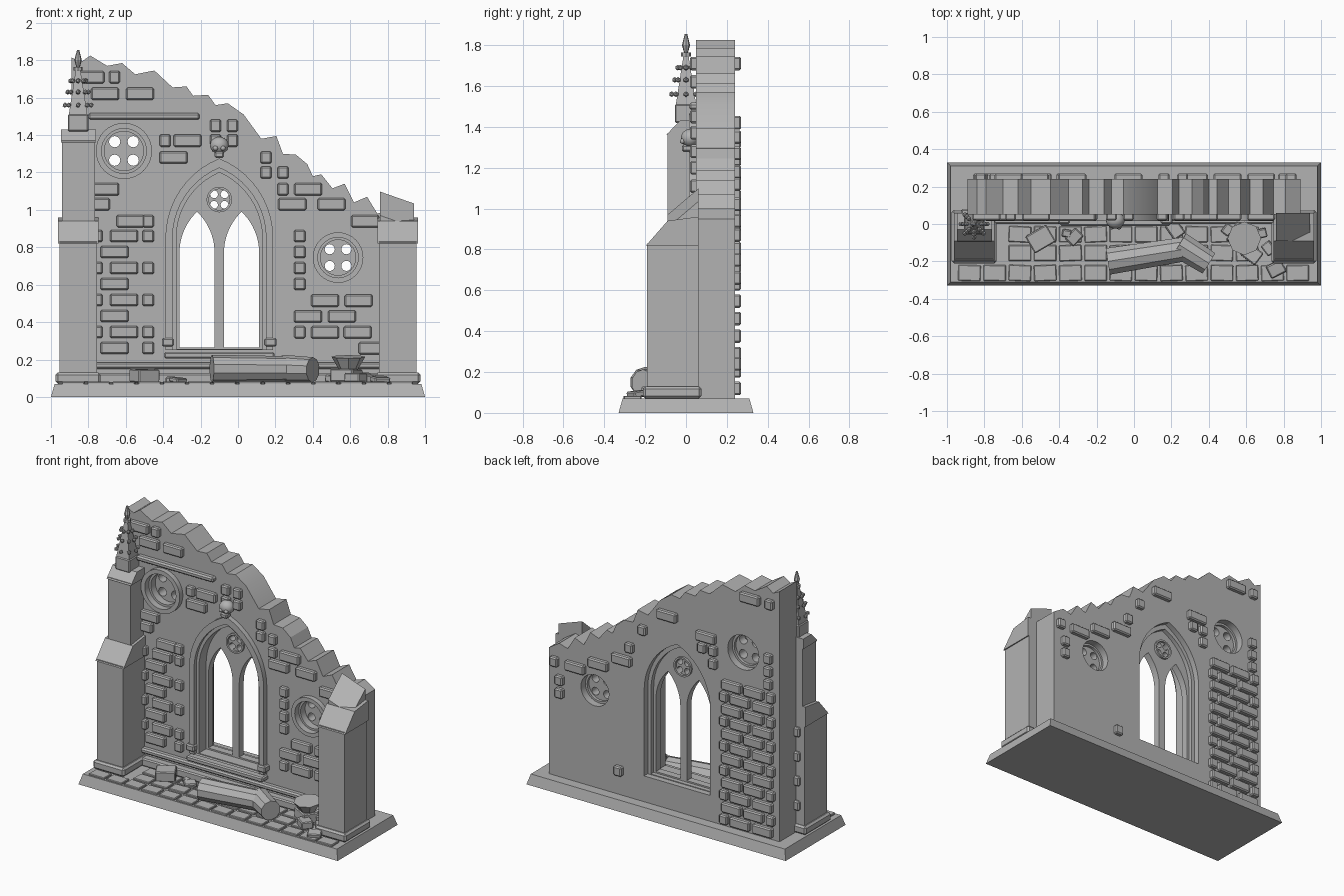
import bpy, bmesh, math, random
from mathutils import Matrix, Vector

if "Cube" in bpy.data.objects:
    bpy.data.objects.remove(bpy.data.objects["Cube"])
rng = random.Random(4)

stone = bpy.data.materials.new("grey_stone")
stone.use_nodes = True
stone.diffuse_color = (0.45, 0.45, 0.45, 1)
bsdf = next(n for n in stone.node_tree.nodes if n.type == 'BSDF_PRINCIPLED')
bsdf.inputs["Base Color"].default_value = stone.diffuse_color
parts = []


def finish(name, bm):
    mesh = bpy.data.meshes.new(name)
    bm.to_mesh(mesh)
    bm.free()
    mesh.materials.append(stone)
    ob = bpy.data.objects.new(name, mesh)
    bpy.context.collection.objects.link(ob)
    parts.append(ob)
    return ob


def slab(name, loops, lo, hi, axis='Y'):
    """Extrude filled outlines (later loops are holes) between lo and hi."""
    cu = bpy.data.curves.new(name, 'CURVE')
    cu.dimensions, cu.fill_mode, cu.extrude = '2D', 'BOTH', (hi - lo) / 2
    for loop in loops:
        sp = cu.splines.new('POLY')
        sp.points.add(len(loop) - 1)
        for p, (a, b) in zip(sp.points, loop):
            p.co = (a, b, 0, 1)
        sp.use_cyclic_u = True
    tmp = bpy.data.objects.new(name, cu)
    bpy.context.collection.objects.link(tmp)
    mesh = bpy.data.meshes.new_from_object(tmp.evaluated_get(bpy.context.evaluated_depsgraph_get()))
    bm = bmesh.new()
    bm.from_mesh(mesh)
    bpy.data.objects.remove(tmp)
    bpy.data.meshes.remove(mesh)
    bmesh.ops.remove_doubles(bm, verts=bm.verts, dist=0.0002)
    mid = (lo + hi) / 2
    if axis == 'Y':
        m = Matrix.Translation((0, mid, 0)) @ Matrix.Rotation(math.pi / 2, 4, 'X')
    else:
        m = Matrix.Translation((mid, 0, 0)) @ Matrix(((0, 0, 1, 0), (1, 0, 0, 0), (0, 1, 0, 0), (0, 0, 0, 1)))
    bm.transform(m)
    bmesh.ops.recalc_face_normals(bm, faces=bm.faces)
    return finish(name, bm)


def add_box(bm, centre, size, bevel=0.0, rot=None):
    part = bmesh.new()
    bmesh.ops.create_cube(part, size=1, matrix=Matrix.Diagonal((*size, 1)))
    if bevel:
        bmesh.ops.bevel(part, geom=part.edges[:], offset=bevel, segments=1, affect='EDGES')
    turn = rot.to_4x4() if rot else Matrix.Identity(4)
    part.transform(Matrix.Translation(centre) @ turn)
    tmp = bpy.data.meshes.new("tmp")
    part.to_mesh(tmp)
    part.free()
    bm.from_mesh(tmp)
    bpy.data.meshes.remove(tmp)


def box(name, x, y, z, bevel=0.0):
    bm = bmesh.new()
    add_box(bm, [sum(r) / 2 for r in (x, y, z)], [r[1] - r[0] for r in (x, y, z)], bevel)
    return finish(name, bm)


def cone(bm, z0, z1, r0, r1, n, at, rot=None):
    m = Matrix.Translation(at) @ (rot.to_4x4() if rot else Matrix.Identity(4))
    m = m @ Matrix.Translation((0, 0, (z0 + z1) / 2))
    bmesh.ops.create_cone(bm, cap_ends=True, segments=n, radius1=r0, radius2=r1, depth=z1 - z0, matrix=m)


def circle(cx, cz, r, n=32):
    return [(cx + r * math.cos(math.tau * i / n), cz + r * math.sin(math.tau * i / n)) for i in range(n)]


def arch(cx, hw, z0, zs, top, n=10):
    """Pointed arch outline."""
    h = top - zs
    c = (hw * hw - h * h) / (2 * hw)
    end = math.atan2(h, -c)
    arc = [(c + (hw - c) * math.cos(end * i / n), zs + (hw - c) * math.sin(end * i / n)) for i in range(n + 1)]
    arc[-1] = (0, top)
    side = [(hw, z0)] + arc
    return [(cx + x, z) for x, z in side] + [(cx - x, z) for x, z in side[-2::-1]]


# Base plinth with sloping sides
bm = bmesh.new()
add_box(bm, (0, 0, 0.035), (2, 0.66, 0.07))
for v in bm.verts:
    if v.co.z > 0.05:
        v.co.x *= 0.98
        v.co.y *= 0.94
finish("base", bm)

# Ruined wall with one arched and two round openings
CX = -0.10
ROUNDS = [("left", 0.535, 0.745, 0.135), ("right", -0.61, 1.315, 0.15)]
TOP = [(.89, .95), (.81, 1.0), (.745, .98), (.69, 1.07), (.62, 1.04), (.57, 1.14), (.505, 1.115),
       (.445, 1.19), (.4, 1.18), (.37, 1.245), (.31, 1.295), (.24, 1.3), (.205, 1.395), (.125, 1.38),
       (.03, 1.51), (-.055, 1.57), (-.12, 1.56), (-.16, 1.615), (-.24, 1.61), (-.275, 1.66),
       (-.35, 1.655), (-.447, 1.745), (-.55, 1.725), (-.62, 1.785), (-.7, 1.77), (-.79, 1.825),
       (-.84, 1.79), (-.89, 1.815)]
slab("wall", [[(-.89, .07), (.89, .07)] + TOP, arch(CX, .255, .25, .85, 1.235)]
     + [circle(x, z, r * .8) for _, x, z, r in ROUNDS], .05, .24)

# Arched window: stepped mouldings and tracery
slab("arch_hood", [arch(CX, .288, .25, .85, 1.275), arch(CX, .25, .25, .85, 1.225)], .015, .07)
slab("arch_step", [arch(CX, .26, .25, .85, 1.24), arch(CX, .23, .255, .85, 1.2)], .04, .2)
holes = [arch(CX + s * .119, .094, .265, .77, .99) for s in (-1, 1)]
foils = [circle(CX + a * .028, 1.055 + b * .028, .021, 14) for a in (-1, 1) for b in (-1, 1)]
slab("window_tracery", [arch(CX, .24, .25, .85, 1.215)] + holes + foils, .12, .17)
slab("tracery_ring", [circle(CX, 1.055, .068), circle(CX, 1.055, .056)], .105, .185)
box("window_sill", (-.395, .195), (-.01, .06), (.205, .24), .008)
for s in (-1, 1):
    x = CX + s * .275
    box("arch_foot", (x - .032, x + .032), (.0, .06), (.27, .315), .008)

# Round windows
for side, x, z, r in ROUNDS:
    slab(side + "_round_frame", [circle(x, z, r), circle(x, z, r * .8)], .015, .07)
    slab(side + "_round_step", [circle(x, z, r * .82), circle(x, z, r * .7)], .06, .19)
    slab(side + "_round_tracery", [circle(x, z, r * .75)] + [
        circle(x + a * r * .33, z + b * r * .33, r * .2, 16) for a in (-1, 1) for b in (-1, 1)], .11, .17)

# String courses
box("upper_course", (-.8, -.205), (.015, .06), (1.482, 1.518), .01)
box("lower_course", (-.78, .78), (.015, .06), (.15, .185), .01)
box("foot_course", (-.78, .78), (.0, .06), (.07, .125), .008)

# Raised bricks: W is a long brick, N a short one
SIZE = {"W": .15, "N": .06}


def bricks(name, y, rows):
    bm = bmesh.new()
    for z, row in rows:
        for kind, x in row:
            add_box(bm, (x, y, z), (SIZE[kind], .06, .066), .008)
    finish(name, bm)


front = [(1.71, [("W", -.79), ("N", -.66)]), (1.62, [("W", -.71), ("W", -.525)]),
         (1.45, [("N", -.12), ("N", -.03)]), (1.37, [("N", -.39), ("W", -.27), ("N", -.03), ("N", -.12)]),
         (1.28, [("W", -.345), ("N", .15)]), (1.2, [("N", .15), ("N", .24)]),
         (1.11, [("W", -.71), ("N", .24), ("W", .375)]), (1.03, [("W", -.76), ("W", .29), ("W", .5)]),
         (.94, [("W", -.575), ("N", -.48), ("W", .68)])]
for i in range(8):
    odd = i % 2
    row = [("W", -.61 - .05 * odd), ("W", -.8 - .05 * odd)]
    if not odd or i > 5:
        row.append(("N", -.48))
    if i < 4:
        row.append(("N", .33))
    front.append((.86 - .0855 * i, row))
front += [(.515, [("W", .465), ("W", .645)]), (.43, [("W", .375), ("W", .555)]),
          (.345, [("N", .33), ("W", .465), ("W", .64)]), (.26, [("W", .72)])]
bricks("front_bricks", .05, front)

back = [(1.71, [("W", -.67), ("N", -.82)]), (1.42, [("W", -.03)]), (1.35, [("W", -.33)]),
        (1.27, [("N", .16), ("N", -.3), ("N", -.385)]), (1.18, [("N", -.385)]), (1.33, [("N", -.81)]),
        (1.24, [("N", -.81)]), (1.15, [("N", -.81)]), (1.12, [("N", .26)]), (1.02, [("W", .32)]),
        (.94, [("W", .5)]), (.87, [("W", .68), ("N", .84)]), (.75, [("N", .8)]), (.66, [("N", .8)]),
        (.24, [("N", .345)])]
for i in range(12):
    row = [("N", -.47), ("W", -.595), ("W", -.77)] if i % 2 else [("W", -.53), ("W", -.7), ("N", -.83)]
    back.append((1.06 - .0855 * i, row))
bricks("back_bricks", .24, back)

# Buttresses
for side, s in (("left", 1), ("right", -1)):
    c = s * .855
    box(side + "_buttress_plinth", (c - .12, c + .12), (-.21, .075), (.07, .13), .012)
    box(side + "_buttress", (c - .1, c + .1), (-.19, .06), (.1, .83))
    slab(side + "_buttress_cap", [[(.06, .82), (-.195, .82), (-.09, .94), (.06, .96)]], c - .108, c + .108, 'X')
box("right_upper_buttress", (-.94, -.765), (-.09, .06), (.93, 1.37))
slab("right_upper_cap", [[(.06, 1.36), (-.097, 1.36), (-.03, 1.43), (.06, 1.43)]], -.947, -.758, 'X')
stub = box("left_broken_stub", (.76, .94), (-.09, .06), (.9, 1.0))
for v in stub.data.vertices:
    if v.co.z > .95:
        v.co.z = .97 + .85 * (v.co.y + .09) - .35 * (v.co.x - .76)

# Pinnacle with knobs and finial
PX = -.855
box("pinnacle_block", (PX - .055, PX + .055), (-.055, .055), (1.42, 1.51), .006)
bm = bmesh.new()
cone(bm, 1.51, 1.76, .07, .015, 4, (PX, 0, 0), Matrix.Rotation(math.pi / 4, 3, 'Z'))
for z0, z1, r0, r1 in ((1.745, 1.765, .024, .024), (1.765, 1.8, .01, .02), (1.8, 1.855, .02, .006)):
    cone(bm, z0, z1, r0, r1, 8, (PX, 0, 0))
for z, r in ((1.56, .07), (1.63, .055), (1.69, .04)):
    for k in range(8):
        a = math.tau * k / 8
        p = Vector((PX + r * math.cos(a), r * math.sin(a), z))
        bmesh.ops.create_icosphere(bm, subdivisions=1, radius=.014, matrix=Matrix.Translation(p))
finish("pinnacle", bm)

# Carved skull on the arch point
bm = bmesh.new()
m = Matrix.Translation((CX, .02, 1.345)) @ Matrix.Diagonal((1, .9, .9, 1))
bmesh.ops.create_icosphere(bm, subdivisions=3, radius=.05, matrix=m)
add_box(bm, (CX, .005, 1.295), (.05, .05, .035), .008)
for s in (-1, 1):
    bmesh.ops.create_icosphere(bm, subdivisions=2, radius=.014, matrix=Matrix.Translation((CX + s * .02, -.016, 1.33)))
finish("skull", bm)

# Paving stones
bm = bmesh.new()
for y, x0, n in ((-.262, -.88, 14), (-.155, -.61, 10), (-.055, -.61, 10)):
    for i in range(n):
        turn = Matrix.Rotation(rng.uniform(-.05, .05), 3, 'Z')
        add_box(bm, (x0 + i * .135, y, .073), (.12, .085, .016 + rng.uniform(0, .006)), .004, turn)
finish("paving", bm)


# Fallen column pieces and rubble
def log(name, a, b, r, n):
    a, b = Vector(a), Vector(b)
    bm = bmesh.new()
    cone(bm, 0, (b - a).length, r, r * .9, n, a, (b - a).to_track_quat('Z', 'Y').to_matrix())
    finish(name, bm)


log("fallen_column", (-.14, -.2, .15), (.3, -.13, .15), .075, 10)
log("fallen_column_end", (.24, -.11, .15), (.4, -.21, .145), .075, 10)
bm = bmesh.new()
cone(bm, 0, .07, .05, .09, 8, (.59, -.07, .145), Matrix.Rotation(.1, 3, 'X'))
finish("broken_capital", bm)
bm = bmesh.new()
for x, y, w, h in ((-.5, -.08, .13, .07), (.58, -.07, .14, .07), (.63, -.16, .1, .05), (.72, -.13, .07, .04),
                   (-.32, -.07, .08, .025), (.76, -.24, .09, .03), (.22, -.03, .09, .03),
                   (.5, -.03, .06, .04), (-.36, -.05, .05, .03), (.68, -.05, .06, .05)):
    tilt = Matrix.Rotation(rng.uniform(-1, 1), 3, 'Z') @ Matrix.Rotation(rng.uniform(-.15, .15), 3, 'X')
    add_box(bm, (x, y, .078 + h / 2), (w, w * .8, h), .006, tilt)
finish("rubble", bm)

# Smooth curved faces, keep hard edges
bpy.ops.object.select_all(action='DESELECT')
for ob in parts:
    ob.select_set(True)
bpy.context.view_layer.objects.active = parts[0]
bpy.ops.object.shade_smooth_by_angle(angle=math.radians(25))
